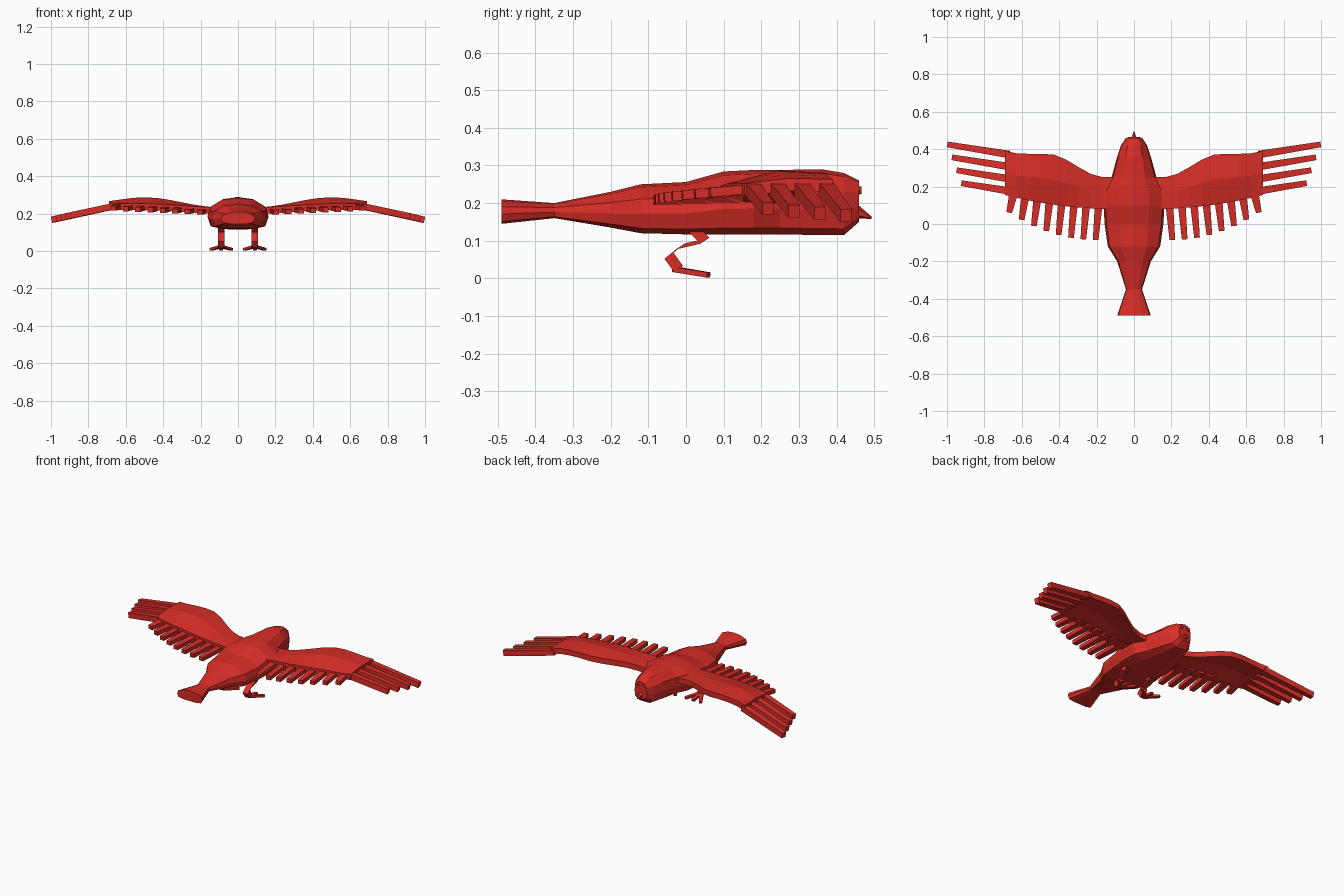
import bpy
import bmesh
from math import pi, sin
from mathutils import Vector, Matrix

default_cube = bpy.data.objects.get("Cube")
if default_cube:
    bpy.data.objects.remove(default_cube, do_unlink=True)

feather_red = bpy.data.materials.new("feather red")
feather_red.use_nodes = True
feather_red.diffuse_color = (0.7, 0.027, 0.02, 1)
shader = feather_red.node_tree.nodes["Principled BSDF"]
shader.inputs["Base Color"].default_value = feather_red.diffuse_color


def finish(name, bm, mirrored=True):
    """Turn the bmesh into a named red object, mirrored across x if asked."""
    bmesh.ops.recalc_face_normals(bm, faces=bm.faces)
    mesh = bpy.data.meshes.new(name)
    bm.to_mesh(mesh)
    bm.free()
    mesh.materials.append(feather_red)
    part = bpy.data.objects.new(name, mesh)
    bpy.context.collection.objects.link(part)
    if mirrored:
        mirror = part.modifiers.new("Mirror", 'MIRROR')
        mirror.use_mirror_merge = False


def loft(bm, rings):
    """Skin closed rings of points and cap both ends."""
    rows = [[bm.verts.new(point) for point in ring] for ring in rings]
    for near, far in zip(rows, rows[1:]):
        for i in range(len(near)):
            bm.faces.new((near[i - 1], near[i], far[i], far[i - 1]))
    bm.faces.new(rows[0])
    bm.faces.new(reversed(rows[-1]))


def bar(bm, start, end, start_width, end_width, height):
    """Tapered rectangular bar between two points."""
    start, end = Vector(start), Vector(end)
    along = (end - start).normalized()
    side = along.cross(Vector((0, 0, 1))).normalized()
    up = side.cross(along) * height / 2
    rings = []
    for point, width in ((start, start_width), (end, end_width)):
        across = side * width / 2
        rings.append([point - across - up, point + across - up,
                      point + across + up, point - across + up])
    loft(bm, rings)


def smoothstep(value, low, high):
    t = min(1, max(0, (value - low) / (high - low)))
    return t * t * (3 - 2 * t)


# Body, head and tail in one skin: y, half width, bottom, top
sections = [
    (-0.49, 0.09, 0.145, 0.21), (-0.35, 0.043, 0.16, 0.2),
    (-0.2, 0.09, 0.135, 0.23), (-0.12, 0.14, 0.12, 0.25),
    (0, 0.157, 0.117, 0.256), (0.1, 0.163, 0.117, 0.284),
    (0.18, 0.158, 0.117, 0.288), (0.25, 0.12, 0.117, 0.288),
    (0.36, 0.09, 0.115, 0.29), (0.42, 0.07, 0.115, 0.28),
    (0.46, 0.044, 0.15, 0.26)]
right_half = [(0, 1), (0.5, 0.94), (0.93, 0.7), (1, 0.4), (0.9, 0.1), (0.5, 0)]
left_half = [(-across, level) for across, level in reversed(right_half[1:])]
bm = bmesh.new()
loft(bm, [[(across * half_width, y, bottom + level * (top - bottom))
           for across, level in right_half + left_half]
          for y, half_width, bottom, top in sections])
finish("body", bm, mirrored=False)

# Beak: a small pyramid pointing forward and down
bm = bmesh.new()
bmesh.ops.create_cone(
    bm, cap_ends=True, segments=6, radius1=0.02, radius2=0.003, depth=0.05,
    matrix=Matrix.Translation((0, 0.47, 0.17)) @ Matrix.Rotation(-pi / 1.6, 4, 'X'))
finish("beak", bm, mirrored=False)

# Eyes: short discs on the face
bm = bmesh.new()
bmesh.ops.create_cone(
    bm, cap_ends=True, segments=10, radius1=0.013, radius2=0.01, depth=0.02,
    matrix=Matrix.Translation((0.024, 0.456, 0.234)) @ Matrix.Rotation(-pi / 2, 4, 'X'))
finish("eyes", bm)

# Wing panel: swept front edge, gently rising rear edge, arched along its span
wing_root, wing_end, thickness, steps = 0.1, 0.69, 0.034, 9
bm = bmesh.new()
rings = []
for step in range(steps + 1):
    span = step / steps
    x = wing_root + span * (wing_end - wing_root)
    front = 0.25 + 0.125 * smoothstep(x, 0.16, 0.46) + 0.015 * smoothstep(x, 0.6, wing_end)
    rear = 0.08 + 0.075 * span * span
    arch = sin(pi * smoothstep(span, 0, 1.3))
    base = 0.233 + 0.015 * span
    upper = [(x, front, base + 0.037 * arch),
             (x, (front + rear) / 2, base + 0.044 * arch),
             (x, rear, base + 0.01 * arch)]
    lower = [(x, y, z - thickness) for x, y, z in reversed(upper)]
    rings.append(upper + lower)
loft(bm, rings)
finish("wings", bm)

# Four long feathers drooping from the wing end
bm = bmesh.new()
for i in range(4):
    tip_x = 0.995 - 0.025 * i
    start = (wing_end - 0.02, 0.372 - 0.065 * i, 0.238)
    end = (tip_x, 0.425 - 0.069 * i, 0.167 + 0.006 * i)
    bar(bm, start, end, 0.04, 0.03, thickness)
finish("wingtip_feathers", bm)

# Eight short feathers along the rear edge, shorter toward the wing end
bm = bmesh.new()
for i in range(8):
    x = 0.185 + 0.066 * i
    z = 0.215 + 0.003 * i
    start = (x, 0.15, z)
    end = (x + 0.02, 0.003 * i * i - 0.085, z - 0.008)
    bar(bm, start, end, 0.044, 0.03, 0.025)
finish("rear_feathers", bm)

# Legs: a bent strip seen from the side, given an even width
leg_x, leg_half_width = 0.09, 0.018
leg_path = [(0.02, 0.13), (0.05, 0.1), (-0.015, 0.085), (-0.045, 0.06), (-0.02, 0.025)]
bm = bmesh.new()
rings = []
for y, z in leg_path:
    left, right = leg_x + leg_half_width, leg_x - leg_half_width
    back, front = y - 0.012, y + 0.012
    low, high = z - 0.008, z + 0.008
    rings.append([(right, back, low), (left, back, low),
                  (left, front, high), (right, front, high)])
loft(bm, rings)
finish("legs", bm)

# Three spread toes on each foot
bm = bmesh.new()
for direction in (-1, 0, 1):
    heel = (leg_x, -0.03, 0.024)
    toe = (leg_x + 0.055 * direction, 0.06, 0.009)
    bar(bm, heel, toe, 0.026, 0.018, 0.014)
finish("toes", bm)
